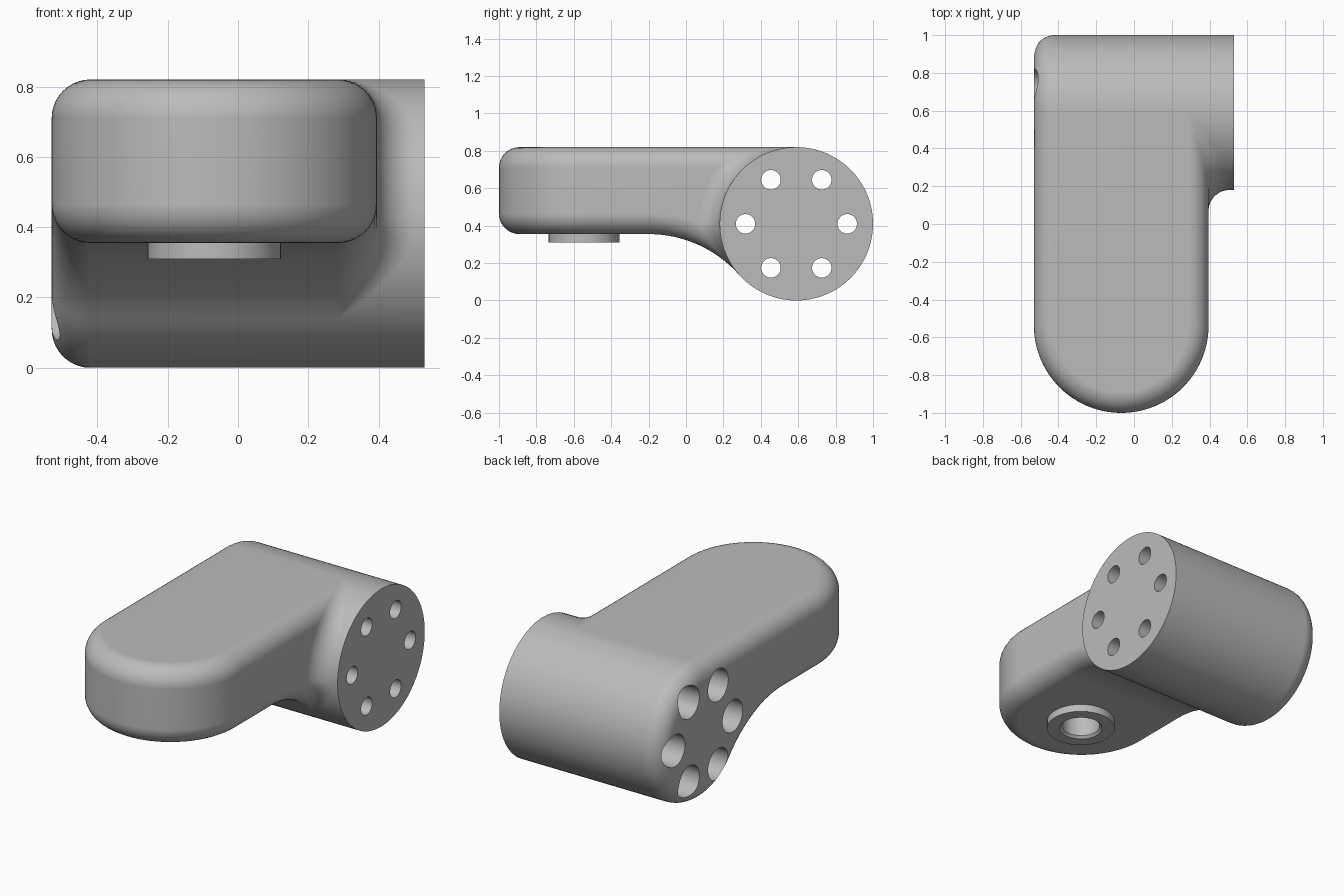
import bpy, bmesh
from math import sin, cos, pi, acos, atan2, hypot
from mathutils import Vector, Matrix

if "Cube" in bpy.data.objects:
    bpy.data.objects.remove(bpy.data.objects["Cube"], do_unlink=True)

# Main dimensions
LEFT, RIGHT, END = -0.53, 0.395, 0.53       # arm sides and flange face (x)
TOP, BOTTOM = 0.82, 0.355                   # arm height
FIL = 0.11                                  # edge rounding
INNER = RIGHT - FIL
AY, AZ, RAD = 0.59, 0.41, 0.41              # barrel axis and radius
SPLIT = -0.2                                # where the underside starts curving
MIDX, HALF = (LEFT + RIGHT) / 2, (RIGHT - LEFT) / 2
TIP = HALF - 1                              # centre of the rounded tip (y)
# Underside sweep: arc tangent to the arm's bottom and to the barrel
RUN, RISE = AY - SPLIT, AZ - BOTTOM
SWEEP = (RUN**2 + RISE**2 - RAD**2) / (2 * (RAD - RISE))
SZ = BOTTOM - SWEEP
DIST = SWEEP + RAD
TANGENT = pi + atan2(AZ - SZ, RUN)
N, K, M = 10, 20, 64                        # segments: rounding, sweep, barrel
TURN = [pi / 2 * i / N for i in range(N + 1)]

bm = bmesh.new()


def polygon(points):
    bm.faces.new([bm.verts.new(p) for p in points])


def skin(rows):
    for a, b in zip(rows, rows[1:]):
        for i in range(len(a) - 1):
            polygon((a[i], a[i + 1], b[i + 1], b[i]))


def barrel_point(x, angle, r=RAD):
    return Vector((x, AY + r * cos(angle), AZ + r * sin(angle)))


def sweep_row(x, r, start):
    angles = [start + (pi / 2 - start) * i / K for i in range(K + 1)]
    return [Vector((x, SPLIT + r * cos(a), SZ + r * sin(a))) for a in angles]


def back_arc(x, r):
    span = TANGENT - 2 * pi - pi / 2
    return [barrel_point(x, pi / 2 + span * i / M, r) for i in range(M + 1)]


def outline(x, d):
    return ([Vector((x, SPLIT, TOP - d))] + back_arc(x, RAD - d)
            + sweep_row(x, SWEEP + d, TANGENT - pi)[1:])


# Rounded tip of the arm
def tip_row(inset, z):
    r = HALF - inset
    arc = [Vector((MIDX + r * cos(pi * i / 48), TIP - r * sin(pi * i / 48), z))
           for i in range(49)]
    return [Vector((MIDX + r, SPLIT, z))] + arc + [Vector((MIDX - r, SPLIT, z))]


upper = [tip_row(FIL * (1 - sin(a)), TOP - FIL * (1 - cos(a))) for a in TURN]
lower = [tip_row(FIL * (1 - sin(a)), BOTTOM + FIL * (1 - cos(a))) for a in TURN]
skin(upper + lower[::-1])
polygon(upper[0])
polygon(lower[0])

# Back of the arm wrapping around the barrel, rounded on the closed end
layers = [outline(LEFT + FIL * (1 - sin(a)), FIL * (1 - cos(a))) for a in TURN]
skin([outline(INNER, 0)] + layers)
polygon(layers[-1])

# Rolling-ball blend between the arm's side and the barrel
BALL = RAD + FIL
blend = []                                  # ball centre, contact on arm


def top_contact(t):
    z = TOP - FIL + 2 * FIL * sin(t)
    c = Vector((INNER + 2 * FIL * cos(t), AY - max(0, BALL**2 - (z - AZ)**2)**0.5, z))
    return c, (c + Vector((INNER, c.y, TOP - FIL))) / 2


def bottom_contact(t):
    rho = SWEEP + FIL - 2 * FIL * sin(t)
    g = acos(min(1, (BALL**2 + DIST**2 - rho**2) / (2 * BALL * DIST)))
    c = barrel_point(INNER + 2 * FIL * cos(t), TANGENT - g, BALL)
    u = Vector((0, c.y - SPLIT, c.z - SZ)).normalized()
    core = Vector((INNER, SPLIT, SZ)) + u * (SWEEP + FIL)
    return c, (c + core) / 2


tops = [top_contact(t) for t in TURN]
bots = [bottom_contact(t) for t in TURN]
a0 = atan2(tops[0][0].z - AZ, tops[0][0].y - AY) % (2 * pi)
a1 = atan2(bots[0][0].z - AZ, bots[0][0].y - AY) % (2 * pi)
flat = []
for i in range(1, 12):
    c = barrel_point(RIGHT + FIL, a0 + (a1 - a0) * i / 12, BALL)
    flat.append((c, c - Vector((FIL, 0, 0))))
blend = tops[::-1] + flat + bots

rows, seat, rim = [], [], []
for c, on_arm in blend:
    on_barrel = Vector((c.x, AY + (c.y - AY) * RAD / BALL, AZ + (c.z - AZ) * RAD / BALL))
    va, vb = on_arm - c, on_barrel - c
    rows.append([c + va.lerp(vb, i / N).normalized() * FIL for i in range(N + 1)])
    seat.append(on_barrel)
    rim.append(Vector((END, on_barrel.y, on_barrel.z)))
skin(rows)

# Right side of the arm, trimmed to the blend
skin([[Vector((p.x, SPLIT, p.z)), p] for _, p in tops])
under = []
for t, (_, p) in zip(TURN, bots):
    under.append(sweep_row(INNER + FIL * cos(t), SWEEP + FIL * (1 - sin(t)),
                           atan2(p.z - SZ, p.y - SPLIT)))
skin(under)
polygon([Vector((RIGHT, SPLIT, TOP - FIL)), tops[0][1]]
        + [p for _, p in flat] + under[0])

# Barrel with its flat flange face
skin([seat, rim])
skin([back_arc(INNER, RAD), back_arc(END, RAD)])
polygon(rim + back_arc(END, RAD)[-2:0:-1])

bmesh.ops.remove_doubles(bm, verts=bm.verts, dist=0.0002)
bmesh.ops.dissolve_degenerate(bm, edges=bm.edges, dist=0.0001)
bmesh.ops.recalc_face_normals(bm, faces=bm.faces)

grey = bpy.data.materials.new("plain grey")
grey.use_nodes = True
grey.diffuse_color = (0.5, 0.5, 0.5, 1)
grey.node_tree.nodes["Principled BSDF"].inputs["Base Color"].default_value = (0.5, 0.5, 0.5, 1)


def add_object(name, mesh_data):
    mesh = bpy.data.meshes.new(name)
    mesh_data.to_mesh(mesh)
    mesh_data.free()
    mesh.materials.append(grey)
    obj = bpy.data.objects.new(name, mesh)
    bpy.context.collection.objects.link(obj)
    return obj


arm = add_object("bracket_arm", bm)
bpy.context.view_layer.objects.active = arm
arm.select_set(True)


def combine(name, operation, places, r1, r2, depth, turn=Matrix()):
    tool = bmesh.new()
    for p in places:
        bmesh.ops.create_cone(tool, cap_ends=True, segments=48, radius1=r1, radius2=r2,
                              depth=depth, matrix=Matrix.Translation(p) @ turn)
    cutter = add_object(name, tool)
    cutter.hide_render = True
    mod = arm.modifiers.new(name, 'BOOLEAN')
    mod.operation, mod.object, mod.solver = operation, cutter, 'EXACT'
    bpy.ops.object.modifier_apply(modifier=name)
    bpy.data.objects.remove(cutter, do_unlink=True)


# Ring of stepped bolt holes through the barrel
SIDEWAYS = Matrix.Rotation(pi / 2, 4, 'Y')
ring = [barrel_point(0, pi / 3 * i, 0.272) for i in range(6)]
combine("bolt_holes", 'DIFFERENCE', ring, 0.052, 0.052, 1.4, SIDEWAYS)
deep = [p + Vector((-0.11, 0, 0)) for p in ring]
combine("bolt_recesses", 'DIFFERENCE', deep, 0.095, 0.095, 0.98, SIDEWAYS)

# Boss under the tip with a chamfered blind bore
combine("boss", 'UNION', [(MIDX, TIP - 0.007, 0.36)], 0.19, 0.19, 0.1)
combine("bore", 'DIFFERENCE', [(MIDX, TIP - 0.007, 0.42)], 0.106, 0.106, 0.3)
combine("bore_chamfer", 'DIFFERENCE', [(MIDX, TIP - 0.007, 0.315)], 0.13, 0.1, 0.03)

bpy.ops.object.shade_smooth_by_angle(angle=pi / 6)
weighted = arm.modifiers.new("weighted_normals", 'WEIGHTED_NORMAL')
weighted.keep_sharp = True
